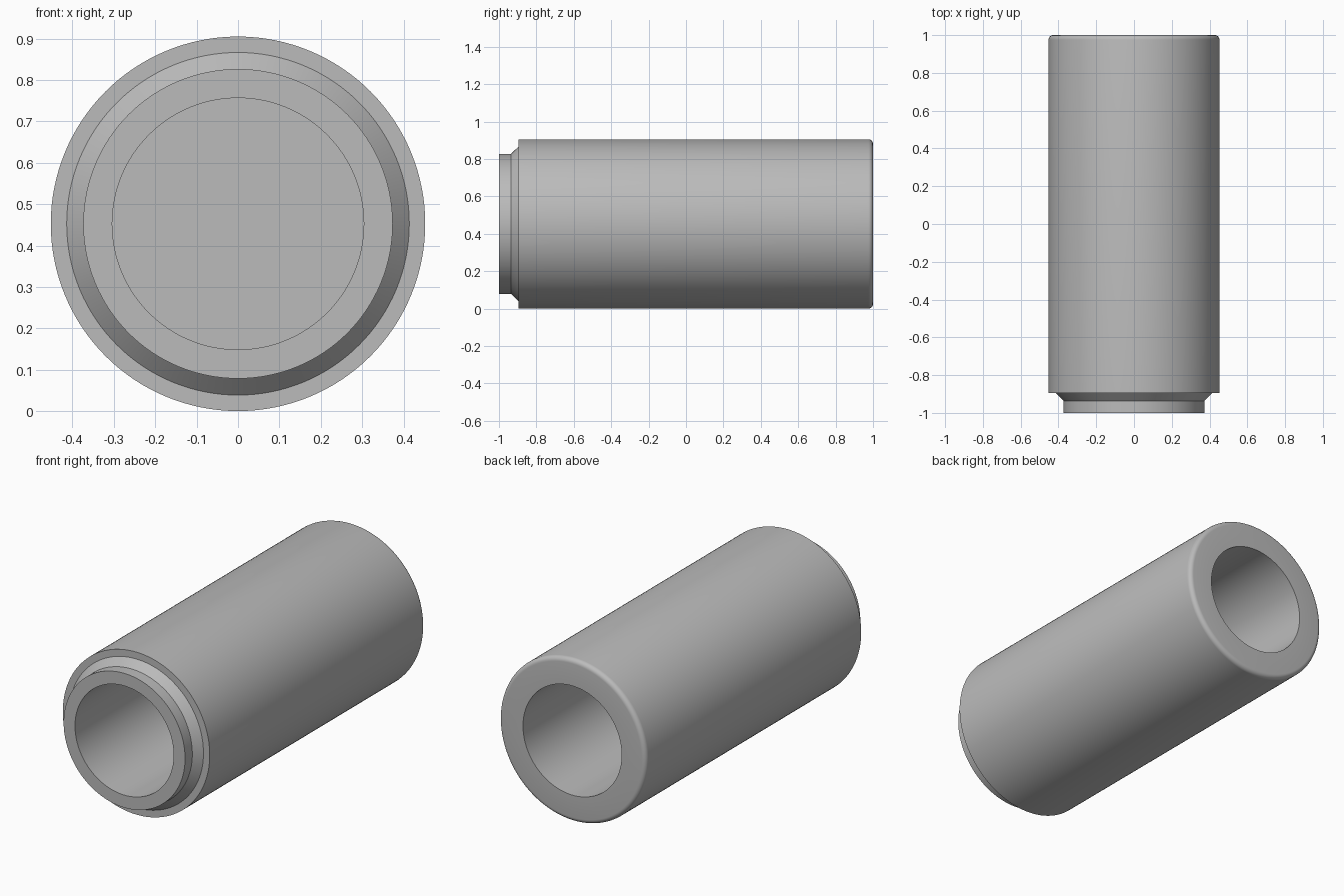
import bpy, bmesh, math
from mathutils import Matrix, Vector

cube = bpy.data.objects.get("Cube")
if cube:
    bpy.data.objects.remove(cube, do_unlink=True)

SEGMENTS = 128
R = 0.4525        # body radius, also the axis height
BORE = 0.304      # radius of both blind bores
FILLET = 0.025    # rounded rear edge

grey = bpy.data.materials.new("plain grey")
grey.use_nodes = True
colour = (0.5, 0.5, 0.5, 1)
grey.diffuse_color = colour
grey.node_tree.nodes["Principled BSDF"].inputs["Base Color"].default_value = colour


def turned_part(name, profile):
    """Revolve (radius, y) points about the long axis."""
    bm = bmesh.new()
    verts = [bm.verts.new((r, y, 0)) for r, y in profile]
    edges = [bm.edges.new(pair) for pair in zip(verts, verts[1:])]
    bmesh.ops.spin(bm, geom=verts + edges, cent=(0, 0, 0), axis=(0, 1, 0),
                   angle=math.tau, steps=SEGMENTS, use_duplicate=False)
    bmesh.ops.remove_doubles(bm, verts=bm.verts, dist=1e-5)
    bmesh.ops.recalc_face_normals(bm, faces=bm.faces)
    bmesh.ops.transform(bm, matrix=Matrix.Translation(Vector((0, 0, R))), verts=bm.verts)
    mesh = bpy.data.meshes.new(name)
    bm.to_mesh(mesh)
    bm.free()
    mesh.materials.append(grey)
    obj = bpy.data.objects.new(name, mesh)
    bpy.context.collection.objects.link(obj)
    bpy.ops.object.select_all(action="DESELECT")
    obj.select_set(True)
    bpy.context.view_layer.objects.active = obj
    bpy.ops.object.shade_smooth_by_angle(angle=math.radians(30))
    return obj


# Front bore, nose, chamfered neck and shoulder
front = [(0, -0.1), (BORE, -0.1), (BORE, -1), (0.374, -1), (0.374, -0.936),
         (0.414, -0.895), (R, -0.895)]
# Rounded rear edge
rear_edge = [(R - FILLET + FILLET * math.cos(a), 1 - FILLET + FILLET * math.sin(a))
             for a in (math.pi / 2 * i / 6 for i in range(7))]
# Rear bore, ending at the inner wall
rear = [(BORE, 1), (BORE, 0.1), (0, 0.1)]

turned_part("sleeve_body", front + rear_edge + rear)
